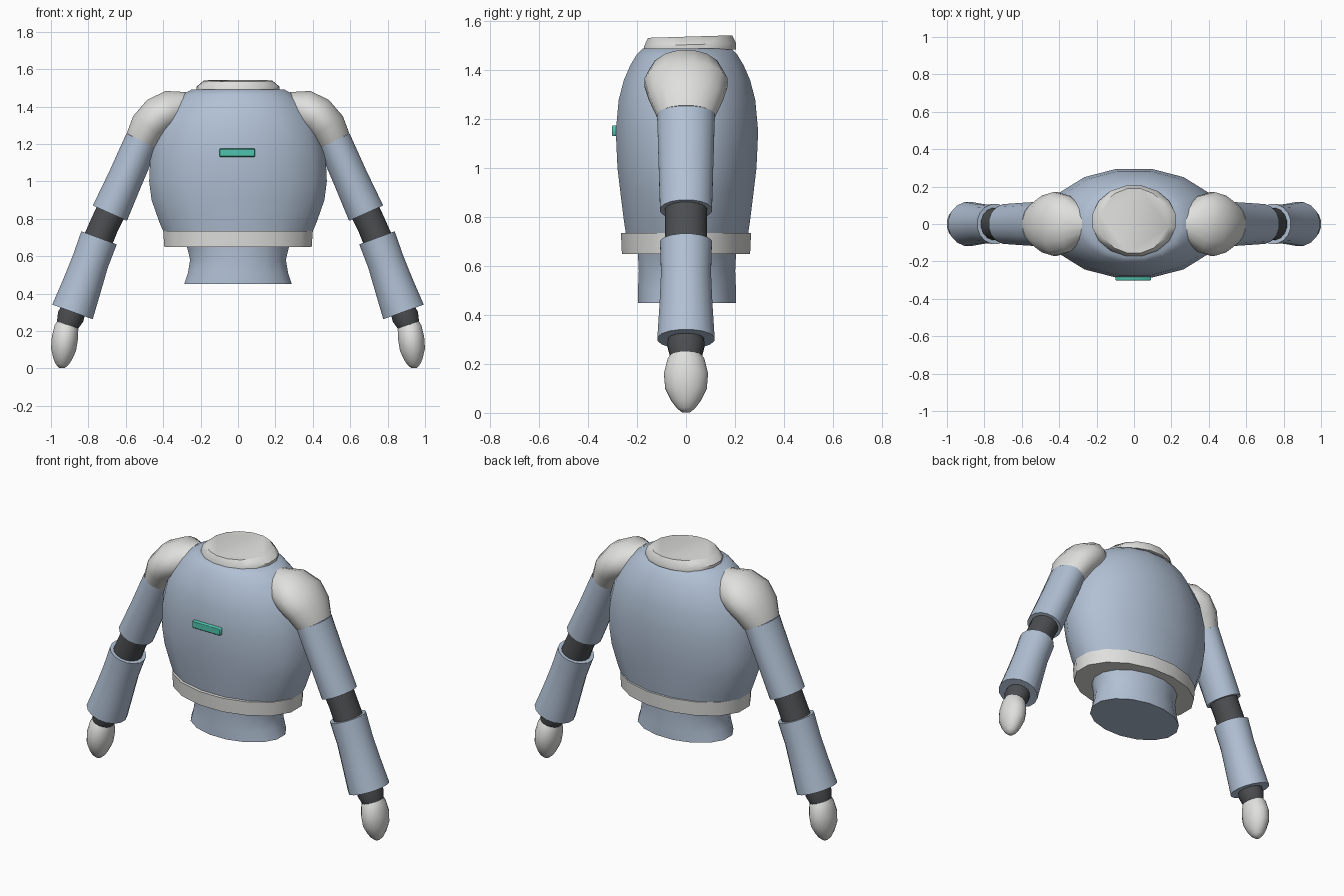
import bpy, bmesh, math
from mathutils import Vector

cube = bpy.data.objects.get("Cube")
if cube:
    bpy.data.objects.remove(cube, do_unlink=True)


def material(name, rgb):
    m = bpy.data.materials.new(name)
    m.use_nodes = True
    m.diffuse_color = (*rgb, 1)
    m.node_tree.nodes["Principled BSDF"].inputs["Base Color"].default_value = (*rgb, 1)
    return m


BLUE = material("pale blue", (0.44, 0.53, 0.66))
WHITE = material("off white", (0.74, 0.74, 0.73))
DARK = material("dark grey", (0.07, 0.075, 0.08))
GREEN = material("teal green", (0.08, 0.56, 0.42))
SIDES = 16


def finish(name, bm, mat):
    bmesh.ops.recalc_face_normals(bm, faces=bm.faces)
    mesh = bpy.data.meshes.new(name)
    bm.to_mesh(mesh)
    bm.free()
    mesh.materials.append(mat)
    ob = bpy.data.objects.new(name, mesh)
    bpy.context.collection.objects.link(ob)
    bpy.ops.object.select_all(action="DESELECT")
    ob.select_set(True)
    bpy.context.view_layer.objects.active = ob
    bpy.ops.object.shade_smooth_by_angle(angle=math.radians(45))
    return ob


def skin(name, mat, rings):
    """Closed loft; each ring is (centre, across axis, depth axis)."""
    bm = bmesh.new()
    loops = []
    grow = 1 / math.cos(math.pi / SIDES)
    for c, u, v in rings:
        angles = [math.tau * (i + 0.5) / SIDES for i in range(SIDES)]
        loops.append([bm.verts.new(c + grow * (u * math.cos(a) + v * math.sin(a)))
                      for a in angles])
    for lo, hi in zip(loops, loops[1:]):
        for i in range(SIDES):
            j = (i + 1) % SIDES
            bm.faces.new((lo[i], lo[j], hi[j], hi[i]))
    bm.faces.new(loops[0])
    bm.faces.new(loops[-1])
    return finish(name, bm, mat)


def stack(name, mat, profile, y=0.0, tilt=0.0):
    """Upright body part from (z, half width, half depth)."""
    skin(name, mat, [(Vector((0, y, z)), Vector((rx, 0, 0)), Vector((0, ry, ry * tilt)))
                     for z, rx, ry in profile])


def limb(name, mat, side, path):
    """Arm part from (x, z, half thickness, half depth), square to its path."""
    pts = [Vector((side * x, 0, z)) for x, z, _, _ in path]
    rings = []
    for i, (_, _, r, ry) in enumerate(path):
        t = (pts[min(i + 1, len(pts) - 1)] - pts[max(i - 1, 0)]).normalized()
        rings.append((pts[i], Vector((t.z, 0, -t.x)) * r, Vector((0, ry, 0))))
    skin(name, mat, rings)


# Body
stack("torso", BLUE, [
    (0.70, 0.385, 0.245), (0.78, 0.42, 0.257), (0.90, 0.462, 0.272), (1.0, 0.475, 0.284),
    (1.15, 0.468, 0.291), (1.28, 0.435, 0.279), (1.36, 0.39, 0.258), (1.42, 0.345, 0.232),
    (1.465, 0.295, 0.205), (1.49, 0.25, 0.18)], y=0.004)
stack("waist_band", WHITE, [(0.65, 0.394, 0.262), (0.735, 0.40, 0.266)])
stack("waist", BLUE, [(0.45, 0.288, 0.20), (0.51, 0.268, 0.20),
                      (0.58, 0.256, 0.197), (0.64, 0.27, 0.20), (0.67, 0.28, 0.20)], y=0.004)
stack("collar", WHITE, [(1.48, 0.222, 0.188), (1.505, 0.222, 0.188), (1.538, 0.183, 0.172)],
      y=0.017, tilt=0.03)

# Chest badge
bm = bmesh.new()
bmesh.ops.create_cube(bm, size=1)
for v in bm.verts:
    v.co = Vector((v.co.x * 0.19 - 0.004, v.co.y * 0.03 - 0.287, v.co.z * 0.044 + 1.153))
bmesh.ops.bevel(bm, geom=bm.edges[:], offset=0.004, segments=1, affect="EDGES")
finish("chest_badge", bm, GREEN)

# Arms
for label, s in (("left", 1), ("right", -1)):
    limb(label + "_shoulder", WHITE, s, [
        (0.26, 1.41, 0.07, 0.08), (0.35, 1.385, 0.105, 0.15), (0.42, 1.35, 0.108, 0.17),
        (0.475, 1.29, 0.104, 0.152), (0.513, 1.215, 0.092, 0.118)])
    limb(label + "_upper_arm", BLUE, s, [
        (0.513, 1.218, 0.092, 0.118), (0.60, 1.02, 0.094, 0.112), (0.685, 0.83, 0.10, 0.106)])
    limb(label + "_elbow", DARK, s, [
        (0.665, 0.87, 0.08, 0.087), (0.715, 0.765, 0.078, 0.085), (0.755, 0.67, 0.08, 0.087)])
    limb(label + "_forearm", BLUE, s, [
        (0.743, 0.698, 0.101, 0.106), (0.79, 0.57, 0.099, 0.102),
        (0.835, 0.44, 0.106, 0.108), (0.885, 0.302, 0.115, 0.117)])
    limb(label + "_wrist", DARK, s, [
        (0.875, 0.33, 0.065, 0.07), (0.895, 0.275, 0.072, 0.076), (0.918, 0.215, 0.055, 0.06)])
    limb(label + "_hand", WHITE, s, [
        (0.911, 0.255, 0.05, 0.05), (0.917, 0.22, 0.064, 0.075), (0.926, 0.16, 0.07, 0.09),
        (0.933, 0.10, 0.067, 0.085), (0.938, 0.05, 0.05, 0.06), (0.941, 0.02, 0.034, 0.038),
        (0.942, 0.002, 0.014, 0.016)])
